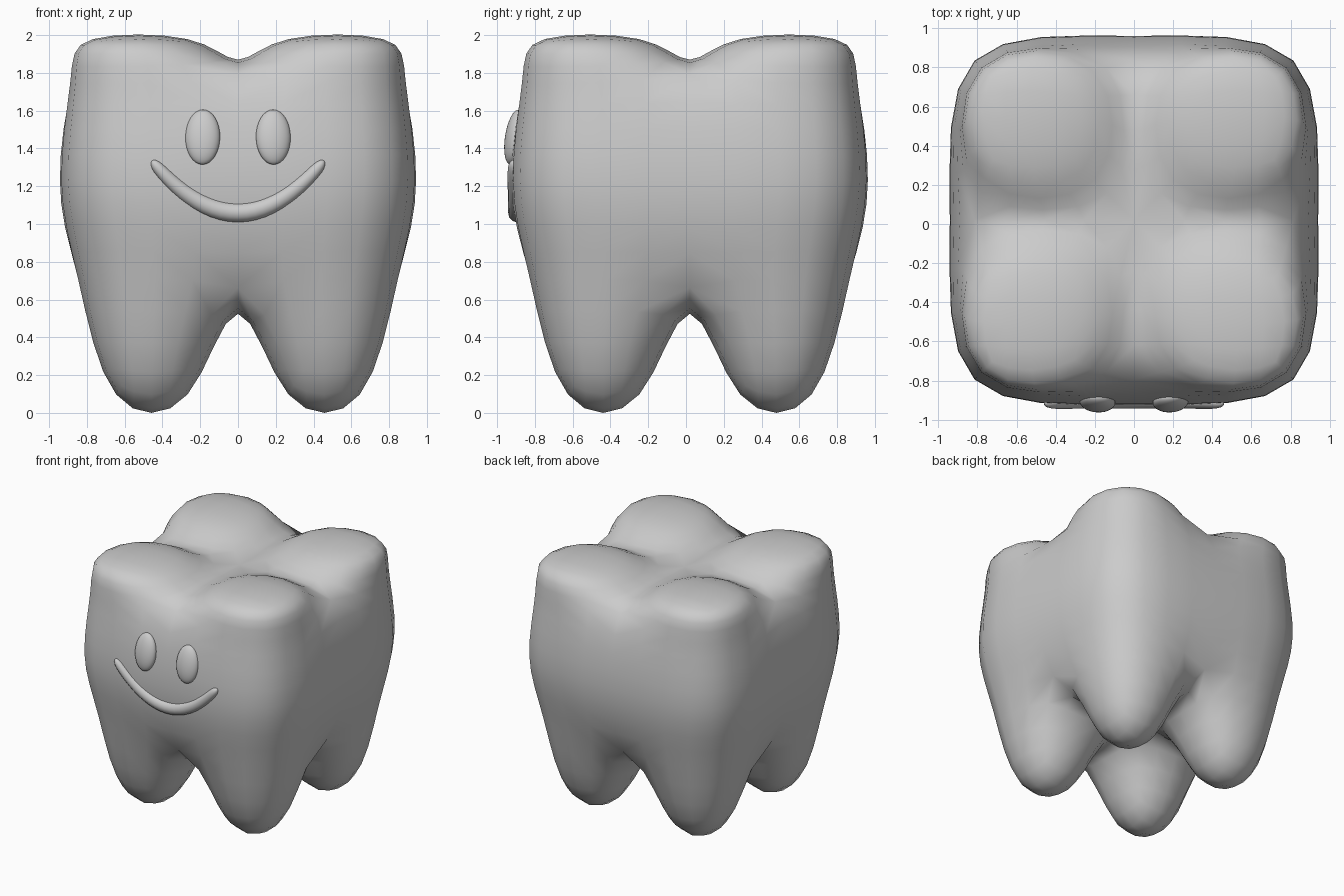
import bpy
import bmesh
import math

cube = bpy.data.objects.get("Cube")
if cube:
    bpy.data.objects.remove(cube, do_unlink=True)

# One plain grey for everything
grey = bpy.data.materials.new("plain_grey")
grey.use_nodes = True
colour = (0.6, 0.6, 0.6, 1.0)
grey.diffuse_color = colour
for node in grey.node_tree.nodes:
    if node.type == 'BSDF_PRINCIPLED':
        node.inputs["Base Color"].default_value = colour

DEPTH_SHIFT = 0.02


def add_object(name, data):
    obj = bpy.data.objects.new(name, data)
    bpy.context.collection.objects.link(obj)
    data.materials.append(grey)
    return obj


def ring(edge, corner, z):
    """Quarter of one level: centre, x edge, corner, y edge."""
    return [(0, 0, z), (edge, 0, z), (corner, corner, z), (0, edge, z)]


def pad(inner, outer, z):
    """Square end of a cusp or a root."""
    return [(inner, inner, z), (outer, inner, z),
            (outer, outer, z), (inner, outer, z)]


def bridge(upper, lower, sides):
    """Quads between two rings on the given sides."""
    return [(upper[i], upper[(i + 1) % 4], lower[(i + 1) % 4], lower[i])
            for i in sides]


# Tooth cage: one quarter, mirrored into four cusps and four roots
cusp = pad(0.14, 0.93, 2.02)
crown = ring(0.86, 0.93, 1.81)
waist = ring(0.94, 1.035, 1.20)
fork = ring(0.87, 0.89, 0.78)
root_tip = pad(0.20, 0.72, -0.068)

quarter = [tuple(cusp), tuple(root_tip)]
quarter += bridge(cusp, crown, range(4))
quarter += bridge(crown, waist, (1, 2))
quarter += bridge(waist, fork, (1, 2))
quarter += bridge(fork, root_tip, range(4))

bm = bmesh.new()
for sx in (1, -1):
    for sy in (1, -1):
        for quad in quarter:
            bm.faces.new([bm.verts.new((x * sx, y * sy + DEPTH_SHIFT, z))
                          for x, y, z in quad])
bmesh.ops.remove_doubles(bm, verts=bm.verts, dist=0.001)
bmesh.ops.recalc_face_normals(bm, faces=bm.faces)
for face in bm.faces:
    face.smooth = True
mesh = bpy.data.meshes.new("tooth_body")
bm.to_mesh(mesh)
bm.free()
tooth = add_object("tooth_body", mesh)
subdivide = tooth.modifiers.new("rounding", 'SUBSURF')
subdivide.levels = subdivide.render_levels = 2

# Oval eyes, leaning back with the surface
for side, name in ((1, "left_eye"), (-1, "right_eye")):
    bpy.ops.mesh.primitive_uv_sphere_add(segments=32, ring_count=16, radius=1,
                                         location=(side * 0.187, -0.908, 1.46))
    eye = bpy.context.object
    eye.name = name
    eye.scale = (0.092, 0.05, 0.147)
    eye.rotation_euler = (math.radians(-9), 0, side * math.radians(4))
    eye.data.materials.append(grey)
    bpy.ops.object.shade_smooth()

# Smile: a tapering tube with rounded ends
STEPS = 32
curve = bpy.data.curves.new("smile", 'CURVE')
curve.dimensions = '3D'
curve.bevel_depth = 0.052
curve.bevel_resolution = 4
curve.use_fill_caps = True
spline = curve.splines.new('POLY')
spline.points.add(STEPS)
for i, point in enumerate(spline.points):
    t = -math.cos(math.pi * i / STEPS)
    point.co = (0.455 * t, -0.89 - 0.025 * t * t, 1.06 + 0.275 * t * t, 1)
    rounded_end = math.sqrt(max(0.0, 1 - abs(t) ** 24))
    point.radius = max(0.05, (1 - 0.4 * t * t) * rounded_end)
smile = add_object("smile", curve)
bpy.ops.object.select_all(action='DESELECT')
smile.select_set(True)
bpy.context.view_layer.objects.active = smile
bpy.ops.object.convert(target='MESH')
bpy.ops.object.shade_smooth()
